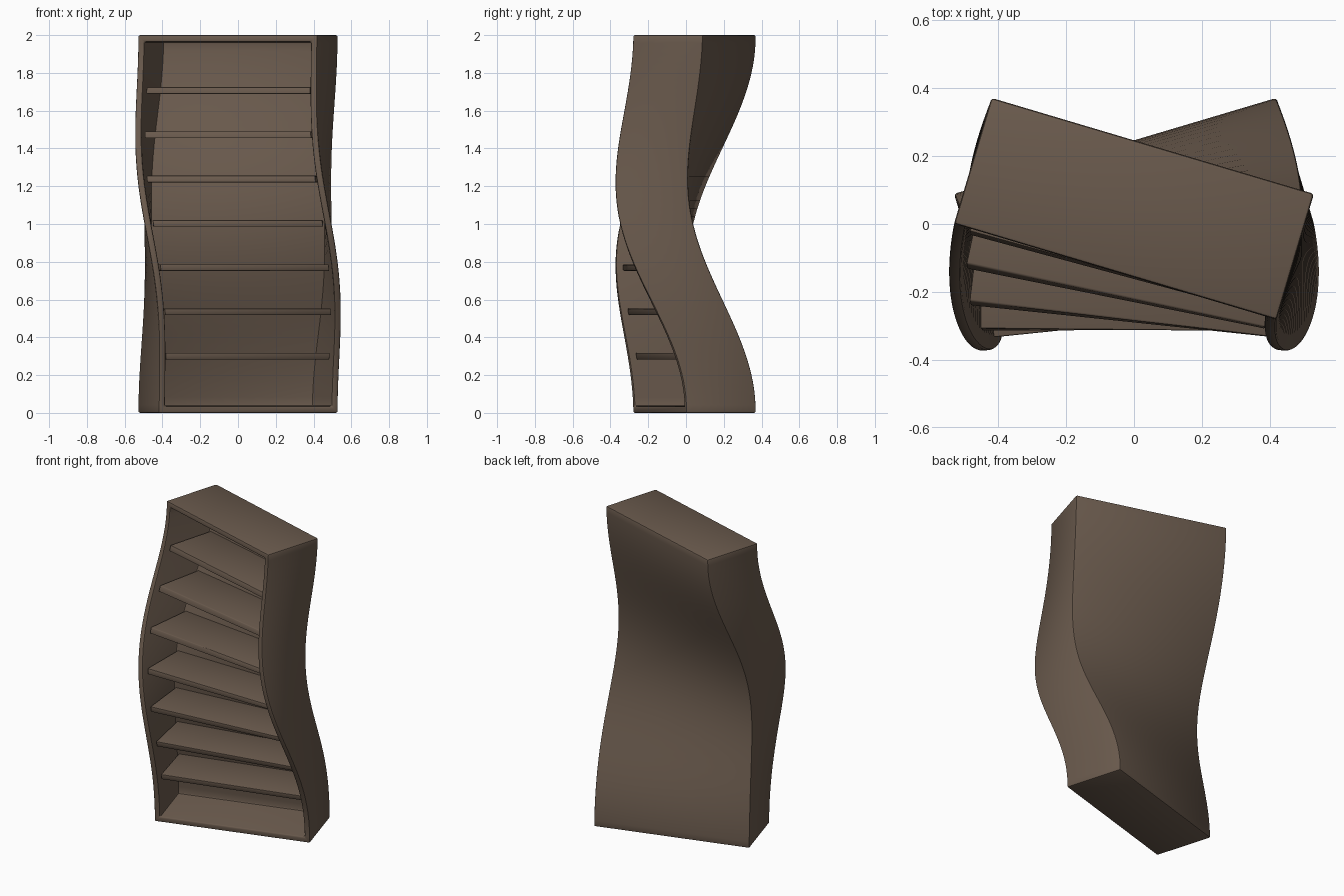
import bpy
import bmesh
import math
from mathutils import Matrix, Vector

W, D, H = 0.99, 0.386, 2.0      # cabinet size before twisting
WALL, BACK = 0.05, 0.036        # board thicknesses
SHELF_T, SHELF_INSET = 0.035, 0.036
SHELVES = 7

cube = bpy.data.objects.get("Cube")
if cube:
    bpy.data.objects.remove(cube, do_unlink=True)

wood = bpy.data.materials.new("dark_brown_wood")
wood.use_nodes = True
brown = (0.142, 0.101, 0.073, 1.0)
wood.diffuse_color = brown
bsdf = wood.node_tree.nodes["Principled BSDF"]
bsdf.inputs["Base Color"].default_value = brown
bsdf.inputs["Roughness"].default_value = 0.7


def twist(co):
    """Bow the cabinet forward at mid height and twist it about the vertical."""
    u = 1 - co.z
    angle = math.radians(16.6) * math.sin(1.65 * u)
    bow = 0.1 * (1 - math.cos(math.pi * co.z))
    p = Matrix.Rotation(angle, 3, 'Z') @ Vector((co.x, co.y - bow, co.z))
    return p + Vector((0, 0.045, 0))


def box(bm, size, centre):
    m = Matrix.Translation(centre) @ Matrix.Diagonal((*size, 1))
    bmesh.ops.create_cube(bm, size=1, matrix=m)


def soften(bm, width):
    edges = [e for e in bm.edges if e.calc_face_angle(0) > 0.5]
    bmesh.ops.bevel(bm, geom=edges, offset=width, segments=2, profile=0.5,
                    affect='EDGES')


def finish(bm, name):
    for v in bm.verts:
        v.co = twist(v.co)
    mesh = bpy.data.meshes.new(name)
    bm.to_mesh(mesh)
    bm.free()
    mesh.materials.append(wood)
    obj = bpy.data.objects.new(name, mesh)
    bpy.context.collection.objects.link(obj)
    bpy.ops.object.select_all(action='DESELECT')
    obj.select_set(True)
    bpy.context.view_layer.objects.active = obj
    bpy.ops.object.shade_smooth_by_angle(angle=math.radians(35))
    return obj


# Cabinet: a box hollowed from the front, sliced along its height
bm = bmesh.new()
box(bm, (W, D, H), (0, 0, H / 2))
front = min(bm.faces, key=lambda f: f.calc_center_median().y)
bmesh.ops.inset_region(bm, faces=[front], thickness=WALL)
inner = bmesh.ops.extrude_discrete_faces(bm, faces=[front])["faces"][0]
bmesh.ops.translate(bm, verts=inner.verts, vec=(0, D - BACK, 0))
bmesh.ops.recalc_face_normals(bm, faces=bm.faces)
soften(bm, 0.009)
slices = 48
for i in range(1, slices):
    geom = bm.verts[:] + bm.edges[:] + bm.faces[:]
    bmesh.ops.bisect_plane(bm, geom=geom, plane_co=(0, 0, H * i / slices),
                           plane_no=(0, 0, 1))
finish(bm, "cabinet_shell")

# Shelves: evenly spaced boards set back from the front
depth = D - BACK - SHELF_INSET + 0.004
for i in range(SHELVES):
    z = 0.3 + i * 0.2345
    bm = bmesh.new()
    box(bm, (W - 2 * WALL + 0.008, depth, SHELF_T),
        (0, -D / 2 + SHELF_INSET + depth / 2, z))
    soften(bm, 0.005)
    finish(bm, f"shelf_{i + 1}")
